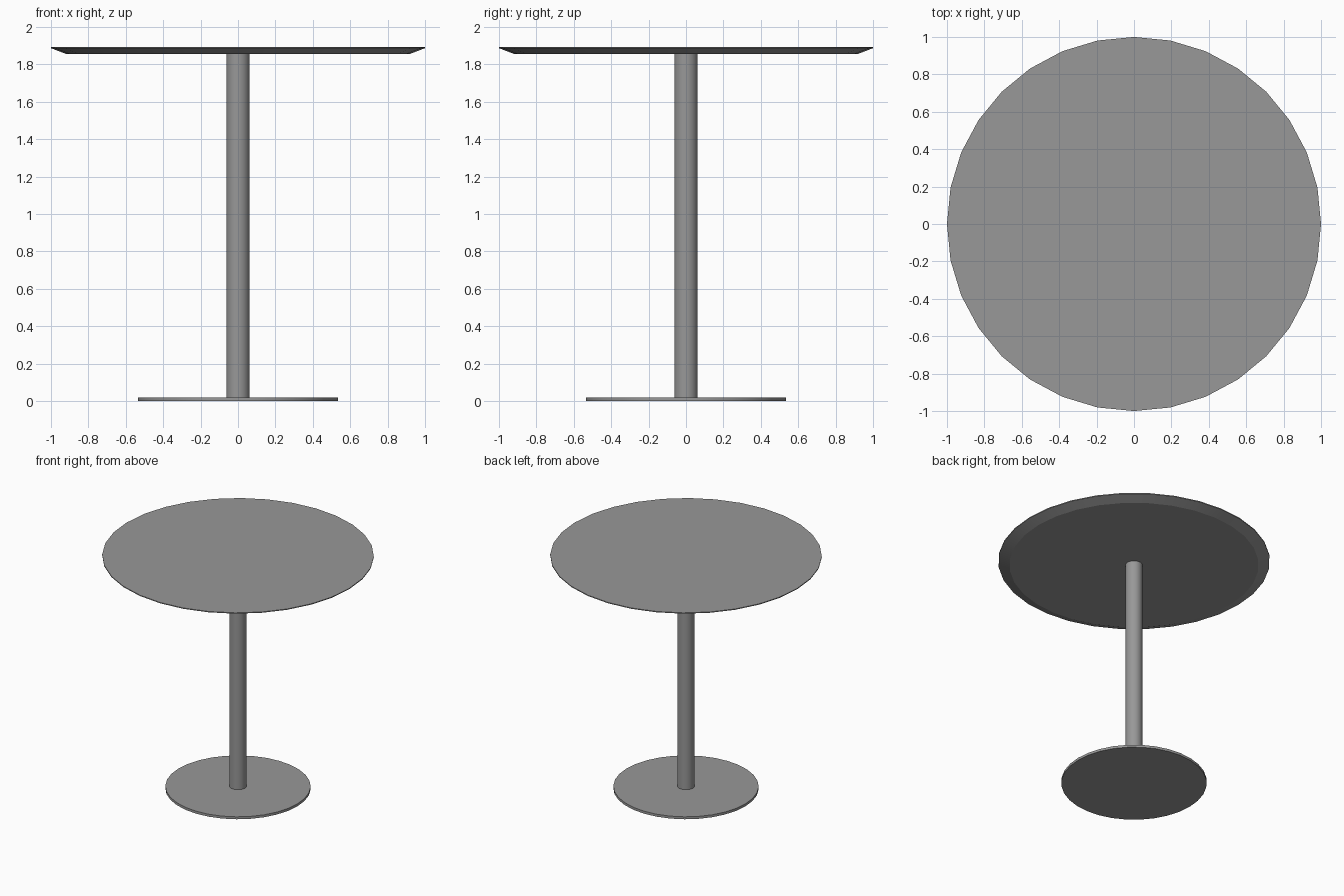
import bpy, bmesh
from math import cos, sin, pi, radians

if "Cube" in bpy.data.objects:
    bpy.data.objects.remove(bpy.data.objects["Cube"])

SIDES = 32

# Dark grey finish
grey = bpy.data.materials.new("dark_grey")
grey.diffuse_color = (0.314, 0.314, 0.314, 1)
grey.use_nodes = True
grey.node_tree.nodes["Principled BSDF"].inputs["Base Color"].default_value = grey.diffuse_color


def lathe(name, profile):
    """Closed solid of revolution from (radius, z) rings, bottom to top."""
    bm = bmesh.new()
    rings = [[bm.verts.new((r * cos(2 * pi * i / SIDES), r * sin(2 * pi * i / SIDES), z))
              for i in range(SIDES)] for r, z in profile]
    for low, high in zip(rings, rings[1:]):
        for i in range(SIDES):
            j = (i + 1) % SIDES
            bm.faces.new((low[i], low[j], high[j], high[i]))
    bm.faces.new(rings[0][::-1])
    bm.faces.new(rings[-1])
    mesh = bpy.data.meshes.new(name)
    bm.to_mesh(mesh)
    bm.free()
    mesh.materials.append(grey)
    mesh.shade_smooth()
    mesh.set_sharp_from_angle(angle=radians(15))
    obj = bpy.data.objects.new(name, mesh)
    bpy.context.collection.objects.link(obj)
    return obj


# Flat round foot
lathe("base_plate", [(0.535, 0.0), (0.535, 0.02)])
# Central column
lathe("column", [(0.0625, 0.02), (0.0625, 1.856)])
# Top with a thin lip and an undercut bevel
lathe("table_top", [(0.918, 1.856), (1.0, 1.887), (1.0, 1.894)])
